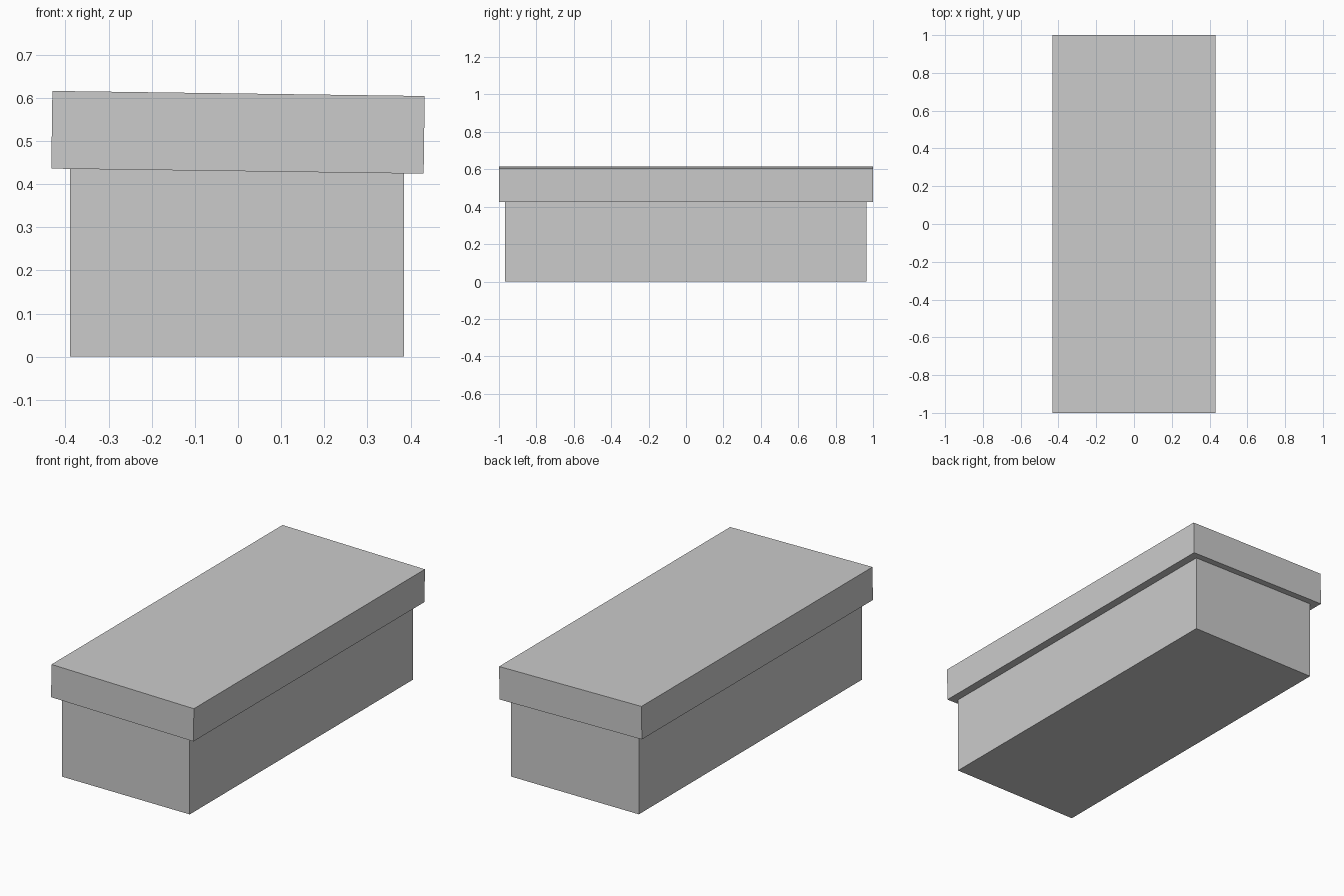
import bpy
from mathutils import Matrix

if "Cube" in bpy.data.objects:
    bpy.data.objects.remove(bpy.data.objects["Cube"])


def box(name, size, location, tilt=0.0):
    """Flat-faced box, tilted about the y axis."""
    bpy.ops.mesh.primitive_cube_add(size=1, location=location, rotation=(0, tilt, 0))
    obj = bpy.context.object
    obj.name = name
    obj.data.transform(Matrix.Diagonal((*size, 1)))
    return obj


# Body: plain box whose top is tucked just inside the lid
box("chest_body", (0.774, 1.932, 0.437), (-0.002, -0.002, 0.2185))

# Lid: overhanging slab resting slightly askew
box("chest_lid", (0.863, 2.0, 0.18), (0, 0, 0.52), tilt=0.0137)
